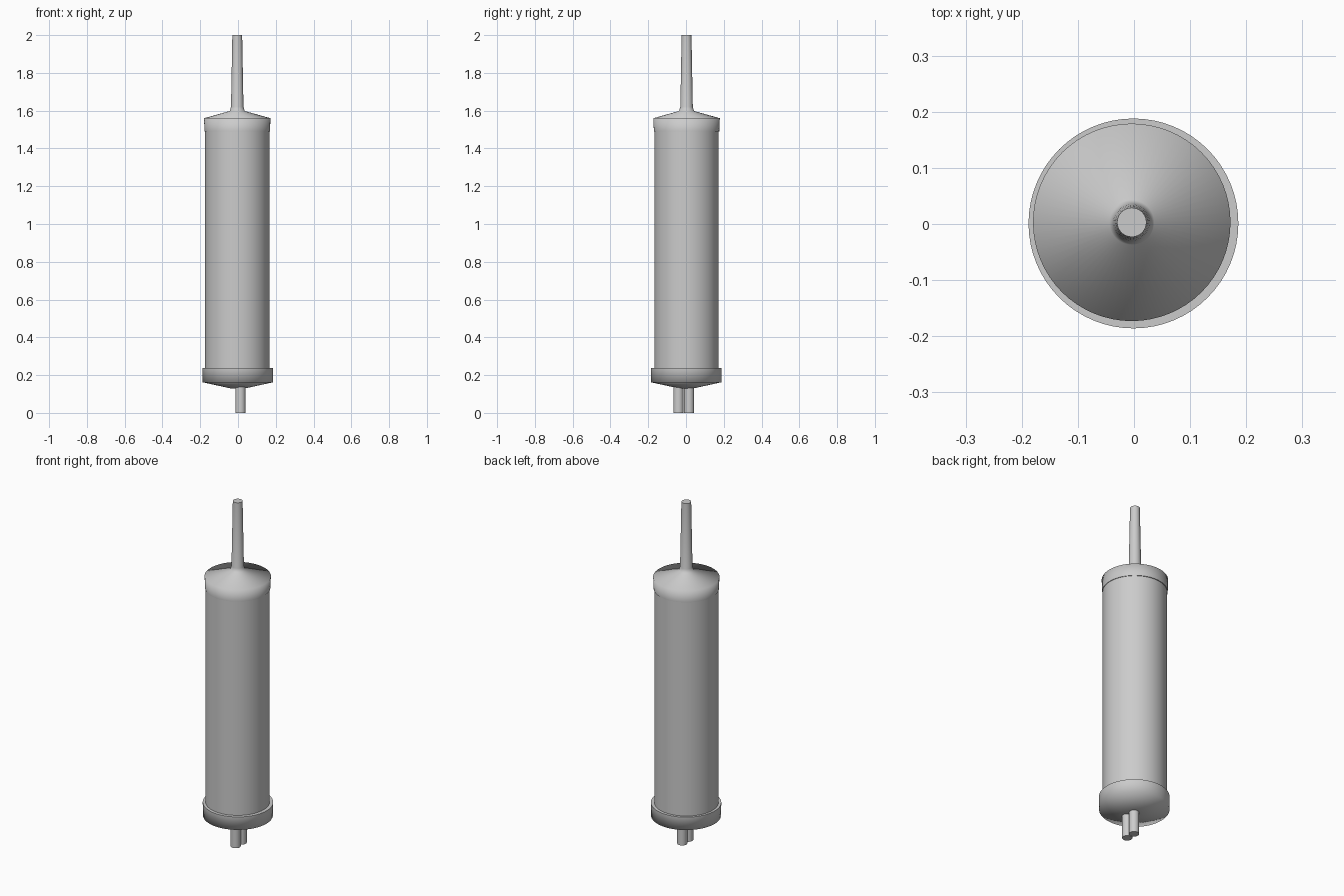
import bpy, bmesh
from math import cos, sin, tau, radians

if "Cube" in bpy.data.objects:
    bpy.data.objects.remove(bpy.data.objects["Cube"])


def lathe(name, centre, profile, sides=64, angle=60):
    """Revolve (radius, z) points about a vertical axis and cap both ends."""
    bm = bmesh.new()
    rings = [[bm.verts.new((centre[0] + r * cos(tau * i / sides),
                            centre[1] + r * sin(tau * i / sides), z))
              for i in range(sides)] for r, z in profile]
    for a, b in zip(rings, rings[1:]):
        for i in range(sides):
            j = (i + 1) % sides
            bm.faces.new((a[i], a[j], b[j], b[i]))
    bm.faces.new(rings[0][::-1])
    bm.faces.new(rings[-1])
    mesh = bpy.data.meshes.new(name)
    bm.to_mesh(mesh)
    bm.free()
    obj = bpy.data.objects.new(name, mesh)
    bpy.context.collection.objects.link(obj)
    bpy.context.view_layer.objects.active = obj
    bpy.ops.object.select_all(action='DESELECT')
    obj.select_set(True)
    bpy.ops.object.shade_smooth_by_angle(angle=radians(angle))
    return obj


# Main tube
lathe("barrel", (-0.004, 0.002), [(0.17, 0.2), (0.17, 1.54)])

# Top cap: short skirt, shallow cone and tapered nozzle in one smooth profile
lathe("nozzle_cap", (-0.004, 0.003),
      [(0.173, 1.49), (0.176, 1.56), (0.04, 1.598), (0.033, 1.62),
       (0.026, 2.0)], angle=80)

# Bottom cap: wider cup with a shallow conical underside
lathe("base_cap", (-0.001, 0.001),
      [(0.04, 0.13), (0.186, 0.162), (0.187, 0.238)], angle=85)

# Two outlet pipes under the base
for i, y in enumerate((-0.040, 0.016)):
    lathe(f"outlet_pipe_{i + 1}", (0.013, y), [(0.027, 0), (0.027, 0.155)], sides=32)
